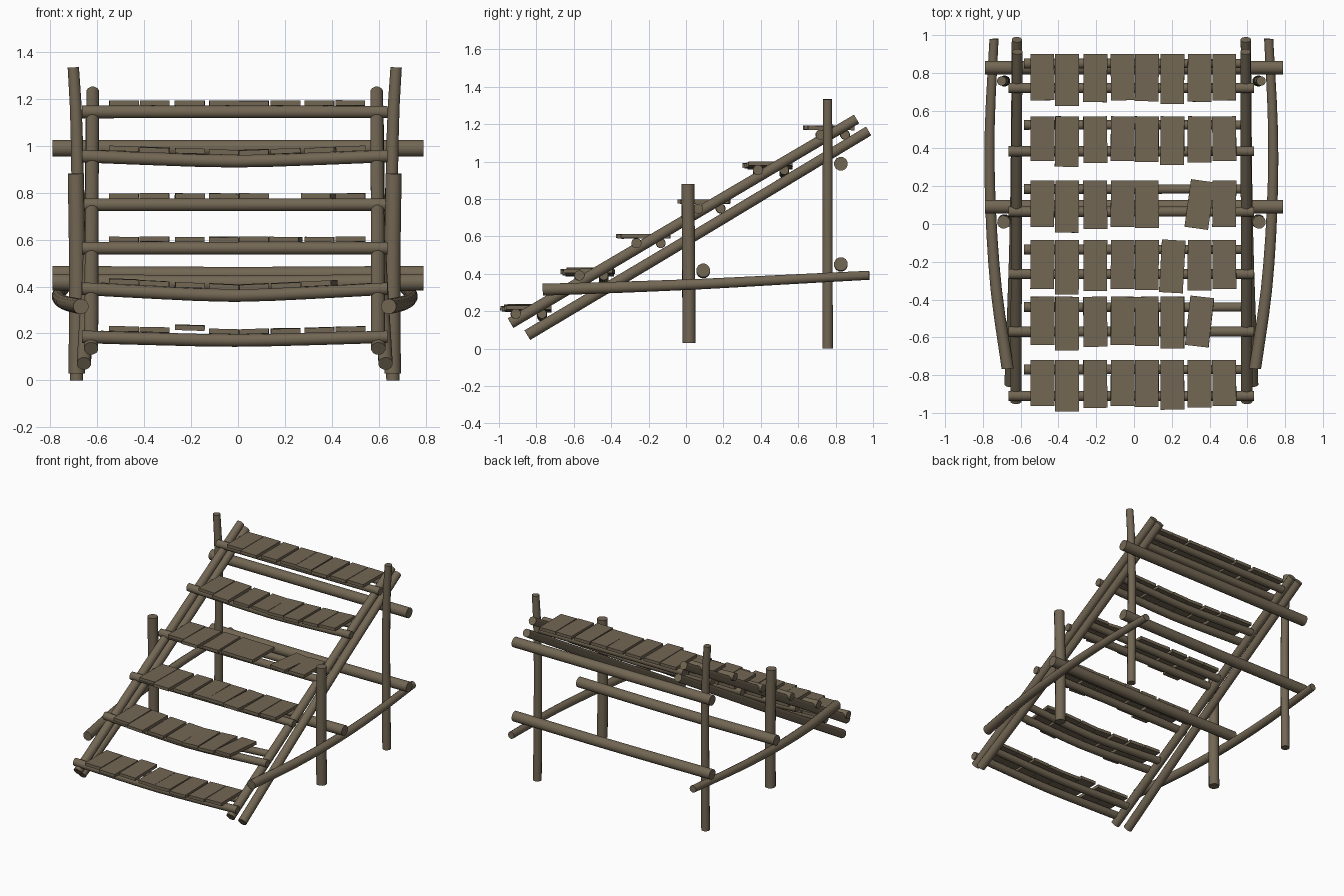
import bpy, bmesh, math, random
from mathutils import Vector, Matrix, Euler

if "Cube" in bpy.data.objects:
    bpy.data.objects.remove(bpy.data.objects["Cube"])

random.seed(4)
X0 = -0.014          # the wooden frame sits slightly left of the beams

wood = bpy.data.materials.new("weathered brown wood")
wood.diffuse_color = (0.17, 0.135, 0.088, 1)
wood.use_nodes = True
wood.node_tree.nodes["Principled BSDF"].inputs["Base Color"].default_value = wood.diffuse_color


def finish(bm, name):
    bmesh.ops.recalc_face_normals(bm, faces=bm.faces)
    me = bpy.data.meshes.new(name)
    bm.to_mesh(me)
    bm.free()
    me.materials.append(wood)
    ob = bpy.data.objects.new(name, me)
    bpy.context.collection.objects.link(ob)
    return ob


def curve_point(p, t):
    # Catmull-Rom interpolation along the listed points
    n = len(p) - 1
    i = min(int(t * n), n - 1)
    u = t * n - i
    b, c = p[i], p[i + 1]
    a = p[i - 1] if i > 0 else 2 * b - c
    d = p[i + 2] if i + 2 <= n else 2 * c - b
    return 0.5 * (2 * b + (c - a) * u + (2 * a - 5 * b + 4 * c - d) * u * u
                  + (3 * b - a - 3 * c + d) * u ** 3)


def pole(name, pts, r0, r1=None, sides=12, rings=8):
    # round log along a path, tapering from r0 to r1
    r1 = r1 or r0
    pts = [Vector(p) for p in pts]
    axis = (pts[-1] - pts[0]).normalized()
    q = axis.to_track_quat('Z', 'Y')
    bm = bmesh.new()
    loops = []
    for k in range(rings + 1):
        t = k / rings
        c = curve_point(pts, t)
        r = r0 + (r1 - r0) * t
        loops.append([bm.verts.new(c + q @ Vector((r * math.cos(a), r * math.sin(a), 0)))
                      for a in (2 * math.pi * (s + .5) / sides for s in range(sides))])
    for A, B in zip(loops, loops[1:]):
        for s in range(sides):
            f = bm.faces.new((A[s], A[(s + 1) % sides], B[(s + 1) % sides], B[s]))
            f.smooth = True
    for cap in (loops[0], loops[-1]):
        bm.faces.new(cap)
    for e in bm.edges:
        if len(e.link_faces) == 2 and e.calc_face_angle(0) > math.radians(50):
            e.smooth = False
    return finish(bm, name)


# posts, stringers and curved side rails, both sides
for s, side in ((-1, "left"), (1, "right")):
    def P(x, y, z):
        return (X0 + s * x, y, z)
    pole("front_post_" + side, [P(.672, .016, .03), P(.67, .014, .45), P(.676, .01, .88)], .036, .035)
    pole("back_post_" + side, [P(.673, .757, 0), P(.668, .757, .7), P(.674, .757, 1.1), P(.687, .757, 1.333)],
         .029, .025)
    pole("upper_stringer_" + side, [P(.611, -.938, .136), P(.608, 0, .69), P(.604, .912, 1.227)], .031, .028)
    pole("lower_stringer_" + side, [P(.642, -.848, .072), P(.615, 0, .576), P(.606, .976, 1.163)], .031, .028)
    pole("side_rail_" + side,
         [P(.655, -.765, .315), P(.715, -.35, .328), P(.745, .08, .345), P(.75, .5, .367), P(.727, .98, .392)],
         .033, .025, rings=12)

# cross beams
pole("top_back_beam", [(-.79, .828, .988), (.79, .828, .988)], .037)
pole("low_back_beam", [(-.79, .828, .452), (0, .828, .448), (.79, .828, .452)], .037)
pole("middle_beam", [(-.79, .092, .418), (0, .092, .412), (.79, .092, .418)], .037)

# steps: front bar y, back bar y, bar height, sag, slat back y, slat front y
steps = [
    (-.91, -.77, .186, .016, -.72, -.963),
    (-.57, -.44, .391, .030, -.385, -.640),
    (-.265, -.135, .563, 0, -.085, -.344),
    (.065, .185, .748, 0, .230, -.016),
    (.385, .525, .955, .022, .570, .333),
    (.72, .85, 1.143, 0, .900, .655),
]
slat_x = (-.485, -.355, -.205, -.06, .068, .203, .347, .478)
extra = (0, .03, .01, 0, .005, .02, .008, 0)       # how far each slat pokes forward
missing = {(3, 5), (1, 7)}
turned = {(3, 6): -8, (1, 6): -6, (2, 5): -3}      # loose slats, degrees

for i, (yf, yb, z, sag, s1, s0) in enumerate(steps):
    def bar(y, half, c):
        return [(c + half * k / 2, y, z - sag * (1 - abs(k / 2) ** 1.3)) for k in (-2, -1, 0, 1, 2)]
    pole(f"step_{i + 1}_front_bar", bar(yf, .65, X0), .028, .027)
    pole(f"step_{i + 1}_back_bar", bar(yb, .575, -.008), .027, .025)

    bm = bmesh.new()
    for j, x in enumerate(slat_x):
        if (i, j) in missing:
            continue
        front = s0 - extra[j]
        drop = sag * (1 - abs(x / .6) ** 1.3)
        tilt = -sag * 1.6 * (1 if x > 0 else -1)
        lift = .014 if (i, j) == (0, 2) else 0
        rot = Euler((random.uniform(-.012, .012), tilt + random.uniform(-.012, .012),
                     math.radians(turned.get((i, j), 0) + random.uniform(-.6, .6))))
        M = (Matrix.Translation((x, (s1 + front) / 2, z + .037 - drop + lift))
             @ rot.to_matrix().to_4x4() @ Matrix.Diagonal((.126, s1 - front, .022, 1)))
        bmesh.ops.create_cube(bm, size=1, matrix=M)
    finish(bm, f"step_{i + 1}_slats")
